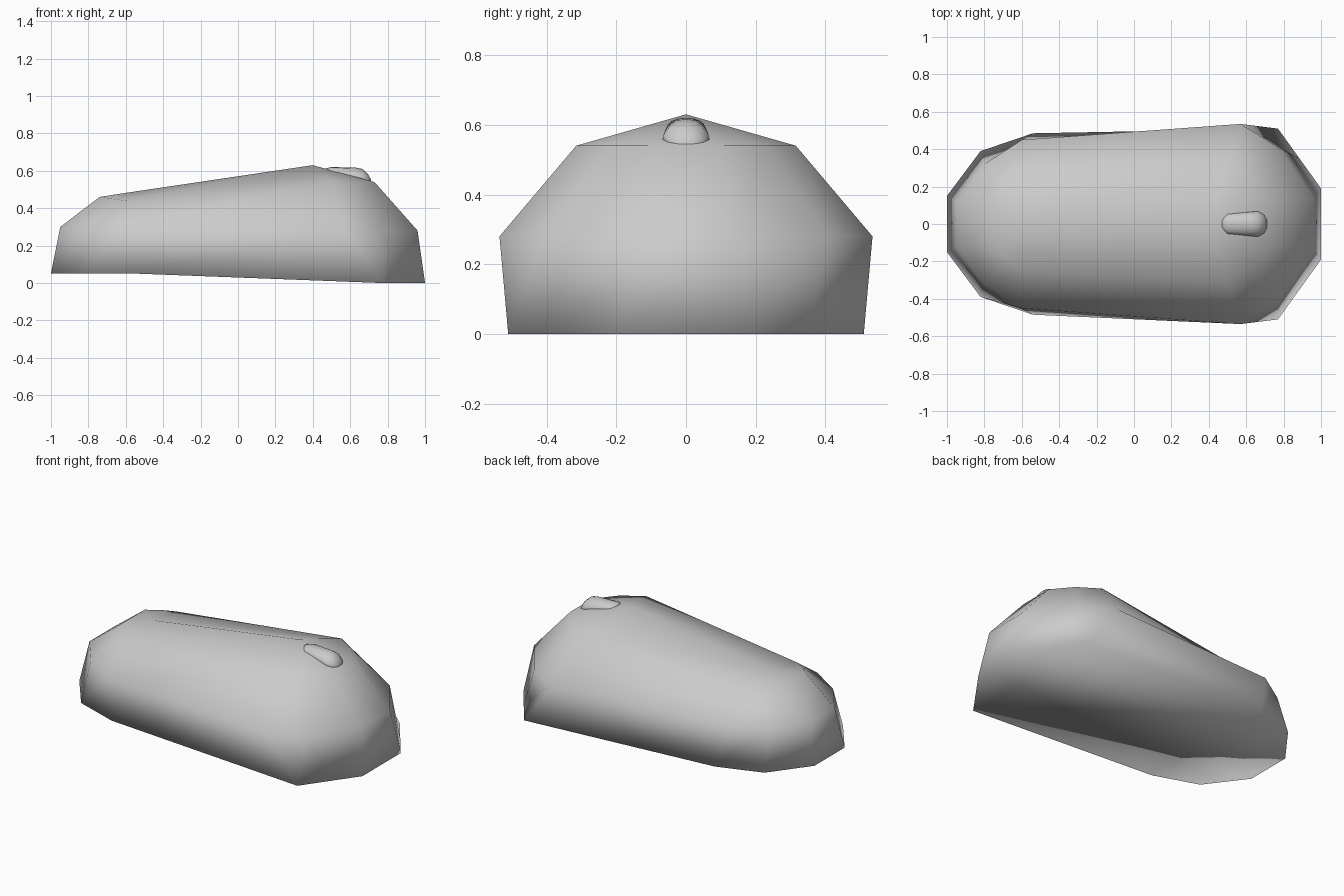
import bpy, bmesh, math

if "Cube" in bpy.data.objects:
    bpy.data.objects.remove(bpy.data.objects["Cube"])


def finish(bm, name):
    bmesh.ops.recalc_face_normals(bm, faces=bm.faces)
    for f in bm.faces:
        f.smooth = True
    mesh = bpy.data.meshes.new(name)
    bm.to_mesh(mesh)
    bm.free()
    obj = bpy.data.objects.new(name, mesh)
    bpy.context.collection.objects.link(obj)
    return obj


def add_loop(bm, points):
    return [bm.verts.new(p) for p in points]


def bridge(bm, a, b):
    n = len(a)
    for i in range(n):
        j = (i + 1) % n
        bm.faces.new((a[i], a[j], b[j], b[i]))


# Body: half outlines (right end to left end) mirrored across y = 0
rim = [(1, .19, 0), (.885, .35, 0), (.77, .51, 0),
       (-.54, .485, .05), (-.82, .39, .05), (-1, .15, .05)]
waist = [(.96, .14, .28), (.77, .41, .28), (.57, .535, .28),
         (-.6, .45, .3), (-.8, .32, .3), (-.95, .12, .3)]
shoulder = [(.73, .11, .54), (.63, .23, .54), (.5, .315, .54),
            (-.6, .25, .44), (-.67, .2, .45), (-.74, .13, .46)]

bm = bmesh.new()
loops = []
for half in (rim, waist, shoulder):
    loops.append(add_loop(bm, half + [(x, -y, z) for x, y, z in reversed(half)]))
for a, b in zip(loops, loops[1:]):
    bridge(bm, a, b)

# Roof: a ridge joined to the shoulder loop
peak = bm.verts.new((.4, 0, .63))
low = bm.verts.new((-.6, 0, .482))
top = loops[2]
n = len(top)
for i in range(n):
    j = (i + 1) % n
    if i in (2, n - 4):
        ends = (peak, low) if i == 2 else (low, peak)
        bm.faces.new((top[i], top[j], ends[1], ends[0]))
    else:
        apex = low if 3 <= i < n - 4 else peak
        bm.faces.new((top[i], top[j], apex))

# Underside: strips across the rim
base = loops[0]
for i in range(5):
    bm.faces.new((base[i], base[i + 1], base[n - 2 - i], base[n - 1 - i]))
finish(bm, "body_shell")

# Button: small tapered half-round bump; sections are x, half width, base z, top z
sections = [(.47, .03, .60, .613), (.50, .055, .592, .62), (.63, .068, .555, .617),
            (.665, .07, .545, .61), (.695, .052, .54, .583), (.71, .025, .54, .555)]
bm = bmesh.new()
rings = []
for x, w, z0, z1 in sections:
    rings.append(add_loop(bm, [(x, w * math.cos(math.pi * k / 8),
                                z0 + (z1 - z0) * math.sin(math.pi * k / 8))
                               for k in range(9)]))
for a, b in zip(rings, rings[1:]):
    bridge(bm, a, b)
bm.faces.new(rings[0])
bm.faces.new(rings[-1])
finish(bm, "top_button")
